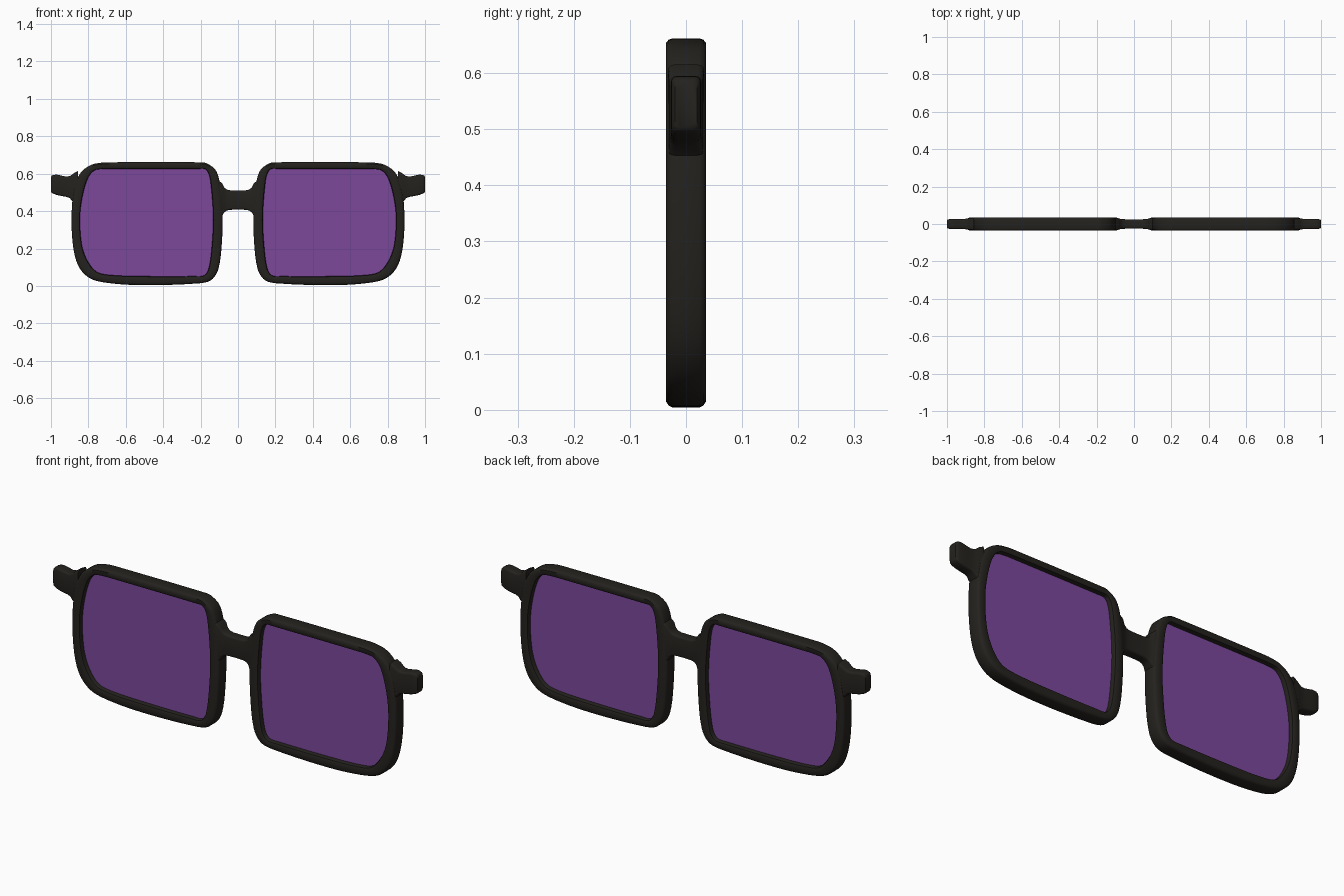
import bpy, bmesh, math
from mathutils import Vector

if "Cube" in bpy.data.objects:
    bpy.data.objects.remove(bpy.data.objects["Cube"])

OUTER = [(.17, .656), (.21, .661), (.68, .661), (.73, .659), (.79, .645), (.845, .60), (.878, .51),
         (.89, .36), (.88, .20), (.85, .10), (.79, .04), (.69, .015), (.50, .004), (.22, .013),
         (.145, .03), (.105, .09), (.085, .25), (.083, .40), (.095, .54), (.12, .62)]
INNER = [(.175, .624), (.21, .626), (.68, .626), (.72, .625), (.768, .617), (.803, .575), (.833, .47),
         (.845, .36), (.835, .22), (.805, .135), (.755, .075), (.68, .058), (.50, .052), (.24, .052),
         (.18, .057), (.155, .10), (.137, .25), (.133, .38), (.145, .54), (.157, .60)]


def material(name, color):
    m = bpy.data.materials.new(name)
    m.diffuse_color = (*color, 1)
    m.use_nodes = True
    m.node_tree.nodes["Principled BSDF"].inputs["Base Color"].default_value = m.diffuse_color
    return m


def smooth_loop(points, steps=5):
    p = [Vector(q) for q in points]
    n, out = len(p), []

    def tangent(i):
        a, b, c = p[i - 1], p[i], p[(i + 1) % n]
        return (c - a) / ((b - a).length + (c - b).length)

    for i in range(n):
        a, b = p[i], p[(i + 1) % n]
        h = (b - a).length
        ta, tb = tangent(i) * h, tangent((i + 1) % n) * h
        for k in range(steps):
            t = k / steps
            out.append(a * (2*t**3 - 3*t**2 + 1) + ta * (t**3 - 2*t**2 + t)
                       + b * (3*t**2 - 2*t**3) + tb * (t**3 - t**2))
    return out


def loft(name, rings, mat, closed=False, mirror=True, angle=40):
    bm = bmesh.new()
    vs = [[bm.verts.new(c) for c in ring] for ring in rings]
    m = len(vs[0])
    pairs = list(zip(vs, vs[1:])) + ([(vs[-1], vs[0])] if closed else [])
    for a, b in pairs:
        for i in range(m):
            j = (i + 1) % m
            bm.faces.new((a[i], a[j], b[j], b[i]))
    if not closed:
        bm.faces.new(vs[0])
        bm.faces.new(vs[-1])
    bmesh.ops.recalc_face_normals(bm, faces=bm.faces)
    me = bpy.data.meshes.new(name)
    bm.to_mesh(me)
    bm.free()
    ob = bpy.data.objects.new(name, me)
    bpy.context.collection.objects.link(ob)
    me.materials.append(mat)
    bpy.ops.object.select_all(action='DESELECT')
    ob.select_set(True)
    bpy.context.view_layer.objects.active = ob
    bpy.ops.object.shade_smooth_by_angle(angle=math.radians(angle))
    if mirror:
        ob.modifiers.new("Mirror", 'MIRROR')
    return ob


def bar(name, sections, mirror, r=.010):
    # each section: x, bottom, top, half depth, giving a rounded rectangle
    rings = []
    for x, z0, z1, d in sections:
        ring = []
        for cy, cz, start in ((d - r, z1 - r, 0), (r - d, z1 - r, 90), (r - d, z0 + r, 180), (d - r, z0 + r, 270)):
            for k in range(4):
                a = math.radians(start + 30 * k)
                ring.append((x, cy + r * math.cos(a), cz + r * math.sin(a)))
        rings.append(ring)
    return loft(name, rings, black, mirror=mirror)


black = material("dark_frame", (.018, .016, .013))
purple = material("purple_lens", (.20, .065, .33))

outer, inner = smooth_loop(OUTER), smooth_loop(INNER)

# rims: bevelled section swept between the outer and inner outlines
D = .036
section = [(0, -.024), (.07, -.031), (.24, -D), (.80, -D), (.94, -.033), (1, -.026),
           (1, .026), (.94, .033), (.80, D), (.24, D), (.07, .031), (0, .024)]
rings = [[(*(o.lerp(i, t)[:1]), y, o.lerp(i, t)[1]) for o, i in zip(outer, inner)] for t, y in section]
loft("rims", rings, black, closed=True)

# lenses: thin plates seated in the rims
edge = [i.lerp(o, .15) for o, i in zip(outer, inner)]
loft("lenses", [[(p.x, y, p.y) for p in edge] for y in (-.012, .012)], purple)

# bridge with flared ends
half = [(.0, .408, .510, .025), (.04, .407, .511, .025), (.06, .403, .515, .026),
        (.075, .392, .528, .028), (.086, .37, .55, .032), (.10, .36, .56, .033)]
bar("bridge", [(-x, a, b, d) for x, a, b, d in half[:0:-1]] + half, False)

# hinge tabs at the outer ends
bar("hinge_tabs", [(.855, .43, .615, .032), (.875, .445, .605, .031), (.888, .455, .594, .030),
                   (.90, .470, .587, .028), (.92, .477, .585, .027), (.945, .481, .590, .027),
                   (.968, .486, .595, .027), (.985, .492, .594, .026), (.995, .497, .590, .024),
                   (1.0, .503, .584, .020)], True)
